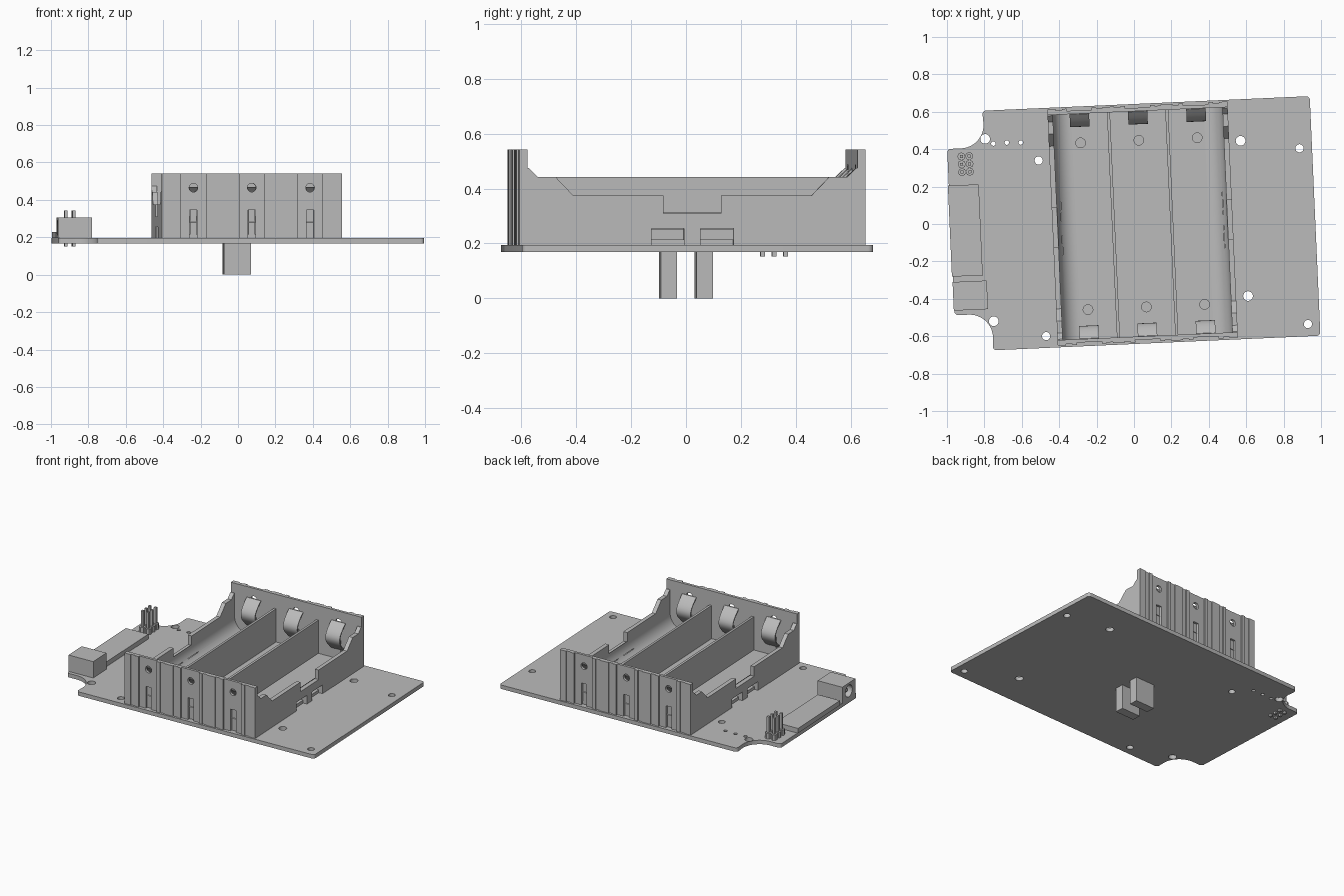
import bpy, bmesh, math
from mathutils import Matrix, Vector

if "Cube" in bpy.data.objects:
    bpy.data.objects.remove(bpy.data.objects["Cube"])

TILT = math.radians(2.55)      # whole assembly is turned slightly
MID = 0.046                    # x centre of the battery tray
PITCH = 0.312                  # spacing of the three bays
DECK = 0.195                   # top of the board
BAYS = [MID + PITCH * i for i in (-1, 0, 1)]
parts = []

grey = bpy.data.materials.new("light_grey")
grey.use_nodes = True
grey.diffuse_color = (0.5, 0.5, 0.5, 1)
grey.node_tree.nodes["Principled BSDF"].inputs["Base Color"].default_value = (0.5, 0.5, 0.5, 1)


def finish(name, bm, keep=True):
    bmesh.ops.recalc_face_normals(bm, faces=bm.faces)
    mesh = bpy.data.meshes.new(name)
    bm.to_mesh(mesh)
    bm.free()
    mesh.materials.append(grey)
    obj = bpy.data.objects.new(name, mesh)
    bpy.context.collection.objects.link(obj)
    if keep:
        parts.append(obj)
    return obj


def add_box(bm, x, y, z):
    size = Vector((x[1] - x[0], y[1] - y[0], z[1] - z[0]))
    mid = Vector((x[0] + x[1], y[0] + y[1], z[0] + z[1])) / 2
    bmesh.ops.create_cube(bm, size=1, matrix=Matrix.Translation(mid) @ Matrix.Diagonal(size).to_4x4())


def add_rod(bm, centre, r, length, axis="Z", sides=20):
    turn = {"Z": Matrix(), "X": Matrix.Rotation(math.pi / 2, 4, "Y"),
            "Y": Matrix.Rotation(math.pi / 2, 4, "X")}[axis]
    bmesh.ops.create_cone(bm, cap_ends=True, segments=sides, radius1=r, radius2=r,
                          depth=length, matrix=Matrix.Translation(centre) @ turn)


def box(name, x, y, z):
    bm = bmesh.new()
    add_box(bm, x, y, z)
    return finish(name, bm)


def prism(name, outline, axis, lo, hi):
    """Extrude a flat outline along one axis (0 = x, 1 = y, 2 = z)."""
    bm = bmesh.new()
    ring = []
    for p in outline:
        co = list(p)
        co.insert(axis, lo)
        ring.append(bm.verts.new(co))
    face = bm.faces.new(ring)
    grown = bmesh.ops.extrude_face_region(bm, geom=[face])["geom"]
    step = Vector([hi - lo if i == axis else 0 for i in range(3)])
    bmesh.ops.translate(bm, vec=step, verts=[g for g in grown if isinstance(g, bmesh.types.BMVert)])
    return finish(name, bm)


def cut(obj, bm):
    cutter = finish("cutter", bm, keep=False)
    cutter.hide_render = True
    mod = obj.modifiers.new("cut", "BOOLEAN")
    mod.operation, mod.solver, mod.object = "DIFFERENCE", "EXACT", cutter
    deps = bpy.context.evaluated_depsgraph_get()
    mesh = bpy.data.meshes.new_from_object(obj.evaluated_get(deps))
    obj.modifiers.clear()
    obj.data = mesh
    bpy.data.objects.remove(cutter)


def arc(cx, cy, r, a0, a1, n=6):
    angles = [math.radians(a0 + (a1 - a0) * i / n) for i in range(n + 1)]
    return [(cx + r * math.cos(a), cy + r * math.sin(a)) for a in angles]


# Circuit board with scooped corners and drilled holes
half = (arc(-.96, .425, .02, 180, 90) + arc(-.905, .57, .125, -90, 0, 12)
        + arc(-.763, .621, .02, 180, 90) + arc(.949, .621, .02, 90, 0))
board = prism("board", half + [(x, -y) for x, y in reversed(half)], 2, .168, DECK)
bm = bmesh.new()
for r, spots in {
    .026: [(-.775, .49), (.589, .419), (.592, -.412), (-.772, -.486)],
    .022: [(-.494, .362), (.902, .365), (.905, -.576), (-.496, -.578)],
    .012: [(-.732, .463), (-.66, .465), (-.585, .462)],
}.items():
    for x, y in spots:
        add_rod(bm, (x, y, .18), r, .1)
cut(board, bm)

# Tray floor with a hole near each end of every bay
LEFT, RIGHT, WALL = MID - .482, MID + .482, .028
FLOOR = .215
floor = box("tray_floor", (LEFT + WALL, RIGHT - WALL), (-.604, .604), (DECK, FLOOR))
bm = bmesh.new()
for x in BAYS:
    for y in (-.446, .446):
        add_rod(bm, (x, y, .21), .026, .1)
cut(floor, bm)

# Side walls with stepped finger cutouts and low notches, plus curved cradles
top = [(.105, .31), (.105, .375), (.435, .375), (.50, .443), (.565, .443), (.598, .475), (.606, .475)]
low = [(.606, DECK), (.15, DECK), (.15, .255), (.03, .255), (.03, DECK)]
side = top + low
side_outline = side + [(-y, z) for y, z in reversed(side)]
R = .1
for label, s in (("right", -1), ("left", 1)):
    outer, inner = MID + s * .482, MID + s * (.482 - WALL)
    prism(label + "_side_wall", side_outline, 0, min(outer, inner), max(outer, inner))
    curve = [(MID + s * x, z) for x, z in
             [(.454, FLOOR)] + arc(.454 - R, FLOOR + R, R, -90, 0, 12)]
    cradle = prism(label + "_cradle", curve, 1, -.603, .603)
    bm = bmesh.new()
    edge = inner - s * .022
    for y in ((-.15, -.03), (.03, .15)):
        add_box(bm, (min(edge, outer), max(edge, outer)), y, (.18, .255))
    cut(cradle, bm)

# Dividers between bays
for i, s in enumerate((-1, 1)):
    x = MID + s * PITCH / 2
    box(f"divider_{i + 1}", (x - .008, x + .008), (-.604, .604), (FLOOR, .443))

# End walls: ribbed outside, a round hole and a slot per bay
grooves = []
for c in BAYS:
    grooves += [(c - .125, c - .092, .006), (c - .067, c + .067, .012), (c + .092, c + .125, .006)]
for label, s in (("front", -1), ("back", 1)):
    plan = [(LEFT, .602), (LEFT, .632)]
    for a, b, d in grooves:
        plan += [(a, .632), (a, .632 - d), (b, .632 - d), (b, .632)]
    plan += [(RIGHT, .632), (RIGHT, .602)]
    wall = prism(label + "_end_wall", [(x, s * y) for x, y in plan], 2, DECK, .542)
    bm = bmesh.new()
    for x in BAYS:
        add_rod(bm, (x, s * .615, .465), .023, .1, "Y")
        add_box(bm, (x - .02, x + .02), (s * .615 - .05, s * .615 + .05), (.18, .345))
    cut(wall, bm)

    # Bowed spring contacts with a leg behind the slot
    bow = [(.600 - .068 * math.sin(math.pi * t / 12), .28 + .19 * t / 12) for t in range(13)]
    strip = bow + [(y + .009, z) for y, z in reversed(bow)]
    for i, x in enumerate(BAYS):
        prism(f"{label}_contact_{i + 1}", [(s * y, z) for y, z in strip], 0, x - .052, x + .052)
        box(f"{label}_contact_leg_{i + 1}", (x - .018, x + .018),
            sorted((s * .598, s * .606)), (FLOOR, .345))

# Two plug blocks beneath the board
for i, y in enumerate((-.065, .065)):
    box(f"lower_plug_{i + 1}", (-.08, .066), (y - .03, y + .03), (0, .169))

# Flat module and power socket on the side tab
box("flat_module", (-.985, -.82), (-.238, .249), (DECK, .228))
socket = box("power_socket", (-.983, -.80), (-.42, -.267), (DECK, .307))
bm = bmesh.new()
add_rod(bm, (-.98, -.343, .252), .04, .2, "X", 24)
cut(socket, bm)
bm = bmesh.new()
add_rod(bm, (-.92, -.343, .252), .013, .09, "X", 12)
finish("socket_pin", bm)

# Pin header: chamfered blocks with square pins
bm = bmesh.new()
for dx in (-.021, .021):
    for dy in (-.042, 0, .042):
        x, y = -.885 + dx, .36 + dy
        add_rod(bm, (x, y, DECK + .019), .0215, .038, "Z", 8)
        add_box(bm, (x - .008, x + .008), (y - .008, y + .008), (.152, .342))
finish("pin_header", bm)

# Turn everything and smooth the curved faces
bpy.ops.object.select_all(action="DESELECT")
for obj in parts:
    obj.rotation_euler.z = TILT
    obj.select_set(True)
bpy.context.view_layer.objects.active = board
bpy.ops.object.shade_smooth_by_angle(angle=math.radians(30))
